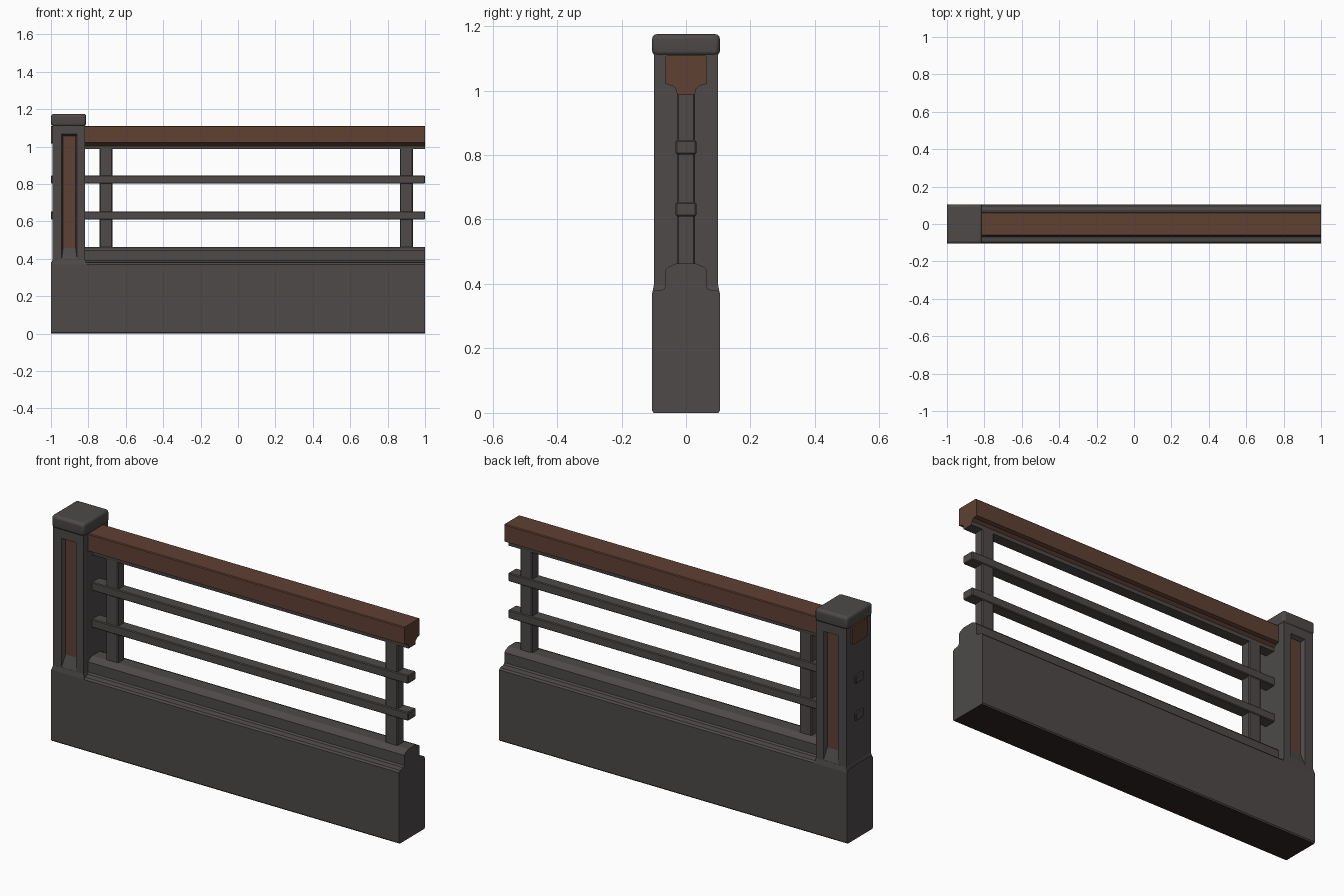
import bpy, bmesh, math

if "Cube" in bpy.data.objects:
    bpy.data.objects.remove(bpy.data.objects["Cube"])

def material(name, rgb):
    m = bpy.data.materials.new(name)
    m.diffuse_color = (*rgb, 1)
    m.use_nodes = True
    m.node_tree.nodes["Principled BSDF"].inputs["Base Color"].default_value = m.diffuse_color
    return m

GREY = material("dark_grey_metal", (0.075, 0.068, 0.066))
BROWN = material("brown_wood", (0.115, 0.052, 0.033))
BLACK = material("black_underside", (0.026, 0.018, 0.016))

def finish(name, bm, mats, bevel=0.0, segments=1, limit=30):
    bmesh.ops.recalc_face_normals(bm, faces=bm.faces)
    me = bpy.data.meshes.new(name)
    bm.to_mesh(me)
    bm.free()
    for m in mats:
        me.materials.append(m)
    ob = bpy.data.objects.new(name, me)
    bpy.context.collection.objects.link(ob)
    if bevel:
        mod = ob.modifiers.new("bevel", 'BEVEL')
        mod.width, mod.segments = bevel, segments
        mod.limit_method = 'ANGLE'
        mod.angle_limit = math.radians(limit)
    return ob

def box_mesh(x0, x1, y, z0, z1):
    """Box symmetric in y, as a bmesh."""
    bm = bmesh.new()
    bmesh.ops.create_cube(bm, size=1)
    for v in bm.verts:
        v.co = (x1 if v.co.x > 0 else x0, y if v.co.y > 0 else -y,
                z1 if v.co.z > 0 else z0)
    return bm

def beam_mesh(half, x0=-1.0, x1=1.0):
    """Mirror a half profile of (y, z) points and extrude it along x."""
    pts = half + [(-y, z) for y, z in reversed(half)]
    bm = bmesh.new()
    a = [bm.verts.new((x0, y, z)) for y, z in pts]
    b = [bm.verts.new((x1, y, z)) for y, z in pts]
    bm.faces.new(a)
    bm.faces.new(b[::-1])
    for i in range(len(pts)):
        j = (i + 1) % len(pts)
        bm.faces.new((a[i], a[j], b[j], b[i]))
    bmesh.ops.recalc_face_normals(bm, faces=bm.faces)
    return bm

# plinth with chamfered edges and a dark underside
bm = beam_mesh([(0.100, 0), (0.105, 0.006), (0.105, 0.370),
                (0.097, 0.379), (0.063, 0.384)])
for f in bm.faces:
    f.material_index = 1 if f.normal.z < -0.9 else 0
finish("plinth", bm, [GREY, BLACK])

# curb on top of the plinth, ending inside the post
finish("curb", beam_mesh([(0.075, 0.375), (0.063, 0.392), (0.063, 0.444),
                          (0.055, 0.453), (0.030, 0.464)], x0=-0.9), [GREY])

# wooden handrail
finish("handrail", beam_mesh([(0.030, 1.016), (0.048, 1.016), (0.063, 1.021),
                              (0.063, 1.106), (0.059, 1.110)]), [BROWN])

# strip under the handrail: grey, with a wooden end
bm = beam_mesh([(0.028, 0.986), (0.030, 1.004), (0.045, 1.017)], x0=-0.9)
for f in bm.faces:
    wood = f.normal.x > 0.5 or f.calc_center_median().z > 1.008
    f.material_index = 1 if wood else 0
finish("handrail_strip", bm, [GREY, BROWN])

# horizontal rails
for i, z in enumerate((0.632, 0.824)):
    finish(f"rail_{i + 1}", box_mesh(-1, 1, 0.032, z - 0.022, z + 0.022), [GREY], 0.004)

# balusters
for i, x in enumerate((-0.705, 0.90)):
    finish(f"baluster_{i + 1}", box_mesh(x - 0.035, x + 0.035, 0.028, 0.44, 1.0), [GREY], 0.005)

# post with a recessed wooden panel on front and back
bm = box_mesh(-0.992, -0.817, 0.100, 0.36, 1.13)
bm.normal_update()
for f in [f for f in bm.faces if abs(f.normal.y) > 0.9]:
    side = 1 if f.normal.y > 0 else -1
    for x0, x1, z0, z1, y in ((-0.943, -0.861, 0.400, 1.066, 0.100),
                              (-0.935, -0.868, 0.458, 1.056, 0.080)):
        bmesh.ops.inset_individual(bm, faces=[f], thickness=0.01)
        c = f.calc_center_median()
        for v in f.verts:
            v.co = (x1 if v.co.x > c.x else x0, side * y, z1 if v.co.z > c.z else z0)
    f.material_index = 1
finish("post", bm, [GREY, BROWN])

# sloped foot around the post
bm = box_mesh(-1, -0.81, 0.105, 0.370, 0.395)
for v in bm.verts:
    if v.co.z > 0.38:
        v.co.x = -0.992 if v.co.x < -0.9 else -0.817
        v.co.y *= 0.955
finish("post_foot", bm, [GREY])

# post cap, tapered in under its rim
bm = box_mesh(-1, -0.812, 0.105, 1.122, 1.175)
low = [f for f in bm.faces if f.calc_center_median().z < 1.13]
ext = bmesh.ops.extrude_face_region(bm, geom=low)
bmesh.ops.delete(bm, geom=low, context='FACES_ONLY')
for v in ext["geom"]:
    if isinstance(v, bmesh.types.BMVert):
        v.co.z = 1.105
        v.co.x = -0.992 if v.co.x < -0.9 else -0.817
        v.co.y *= 0.955
cap = finish("post_cap", bm, [GREY], 0.014, 3, 50)
bpy.context.view_layer.objects.active = cap
cap.select_set(True)
bpy.ops.object.shade_smooth_by_angle(angle=math.radians(35))
